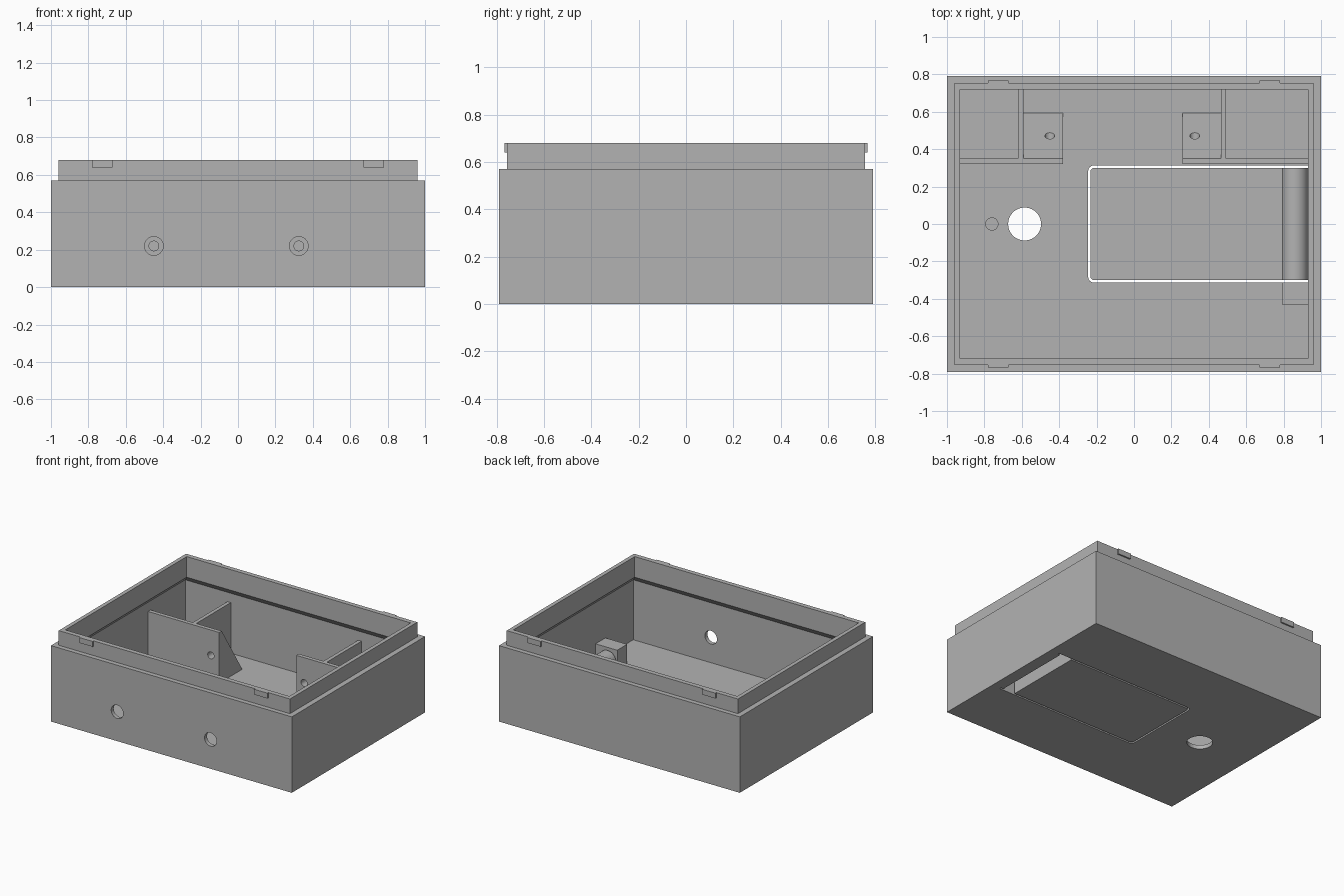
import bpy, bmesh, math

if "Cube" in bpy.data.objects:
    bpy.data.objects.remove(bpy.data.objects["Cube"], do_unlink=True)

grey = bpy.data.materials.new("plain_grey")
grey.use_nodes = True
GREY = (0.45, 0.45, 0.45, 1)
grey.diffuse_color = GREY
grey.node_tree.nodes["Principled BSDF"].inputs["Base Color"].default_value = GREY


def finish(name, bm):
    bmesh.ops.recalc_face_normals(bm, faces=bm.faces)
    mesh = bpy.data.meshes.new(name)
    bm.to_mesh(mesh)
    bm.free()
    mesh.materials.append(grey)
    obj = bpy.data.objects.new(name, mesh)
    bpy.context.collection.objects.link(obj)
    return obj


def prism(name, outline, lo, hi, axis="z"):
    """Extrude a 2D outline along x, y or z."""
    place = {"x": lambda a, b, t: (t, a, b),
             "y": lambda a, b, t: (a, t, b),
             "z": lambda a, b, t: (a, b, t)}[axis]
    bm = bmesh.new()
    ends = [[bm.verts.new(place(a, b, t)) for a, b in outline] for t in (lo, hi)]
    n = len(outline)
    for end in ends:
        bm.faces.new(end)
    for i in range(n):
        j = (i + 1) % n
        bm.faces.new((ends[0][i], ends[0][j], ends[1][j], ends[1][i]))
    return finish(name, bm)


def box(name, x0, x1, y0, y1, z0, z1):
    return prism(name, [(x0, y0), (x1, y0), (x1, y1), (x0, y1)], z0, z1)


def arc(cx, cy, r, start, end, steps):
    return [(cx + r * math.cos(math.radians(start + (end - start) * i / steps)),
             cy + r * math.sin(math.radians(start + (end - start) * i / steps)))
            for i in range(steps + 1)]


def circle(cx, cy, r):
    return arc(cx, cy, r, 0, 360, 40)[:-1]


def activate(obj):
    bpy.ops.object.select_all(action="DESELECT")
    obj.select_set(True)
    bpy.context.view_layer.objects.active = obj


def combine(obj, other, operation="DIFFERENCE"):
    mod = obj.modifiers.new("combine", "BOOLEAN")
    mod.operation, mod.object, mod.solver = operation, other, "EXACT"
    activate(obj)
    bpy.ops.object.modifier_apply(modifier=mod.name)
    bpy.data.objects.remove(other, do_unlink=True)


def smooth(obj):
    activate(obj)
    bpy.ops.object.shade_smooth_by_angle(angle=math.radians(30))


def door_outline(x0, x1, half, r):
    """Rectangle with its two corners at x0 rounded."""
    return ([(x1, -half), (x1, half)] + arc(x0 + r, half - r, r, 90, 180, 6)
            + arc(x0 + r, r - half, r, 180, 270, 6))


FLOOR, SEAM, WALL_TOP = 0.03, 0.48, 0.41
HOLE_Z = 0.22
HOLE_X = (-0.45, 0.325)

# Lower shell with its floor openings and front wall holes
shell = box("lower_shell", -1, 1, -0.79, 0.79, 0, SEAM)
combine(shell, box("cavity", -0.97, 0.97, -0.76, 0.76, FLOOR, 1))
combine(shell, prism("door_opening", door_outline(-0.245, 0.93, 0.313, 0.03), -0.1, 0.1))
combine(shell, prism("floor_hole", circle(-0.585, 0, 0.088), -0.1, 0.1))
for x in HOLE_X:
    combine(shell, prism("wall_hole", circle(x, HOLE_Z, 0.05), -0.9, -0.7, "y"))
smooth(shell)

# Upper rim: rectangular loops bridged around a stepped section
section = [(1, 0.79, SEAM), (1, 0.79, 0.57), (0.96, 0.755, 0.57), (0.96, 0.755, 0.68),
           (0.93, 0.72, 0.68), (0.93, 0.72, 0.525), (0.97, 0.76, SEAM)]
bm = bmesh.new()
loops = [[bm.verts.new((sx * x, sy * y, z)) for sx, sy in ((-1, -1), (1, -1), (1, 1), (-1, 1))]
         for x, y, z in section]
for k, a in enumerate(loops):
    b = loops[(k + 1) % len(loops)]
    for i in range(4):
        j = (i + 1) % 4
        bm.faces.new((a[i], a[j], b[j], b[i]))
finish("upper_rim", bm)

# Snap clips on the front and back of the rim
for side, sy in (("front", -1), ("back", 1)):
    for hand, sx in (("right", -1), ("left", 1)):
        xs = sorted((sx * 0.67, sx * 0.78))
        ys = sorted((sy * 0.75, sy * 0.766))
        box(f"{side}_{hand}_clip", *xs, *ys, 0.64, 0.68)

# Cross walls, partitions and drilled gussets near the back
for hand, wall, part, gusset, hx in (
        ("right", (-0.97, -0.38), (-0.62, -0.592), (-0.592, -0.38), HOLE_X[0]),
        ("left", (0.26, 0.97), (0.465, 0.493), (0.26, 0.465), HOLE_X[1])):
    cross = box(f"{hand}_cross_wall", *wall, 0.32, 0.35, FLOOR, WALL_TOP)
    wedge = prism(f"{hand}_gusset", [(0.35, FLOOR), (0.593, FLOOR), (0.35, WALL_TOP)],
                  *gusset, "x")
    for piece in (cross, wedge):
        combine(piece, prism("screw_hole", circle(hx, HOLE_Z, 0.026), 0.2, 0.7, "y"))
        smooth(piece)
    box(f"{hand}_partition", *part, 0.35, 0.76, FLOOR, WALL_TOP)

# Floor door with its arched spring hinge
prism("door_panel", door_outline(-0.233, 0.81, 0.3, 0.02), 0, FLOOR)
hinge = prism("door_hinge",
              [(0.93, 0)] + arc(0.86, 0.085, 0.07, 0, 180, 24) + [(0.79, 0), (0.81, 0)]
              + arc(0.86, 0.085, 0.05, 180, 0, 24) + [(0.91, 0)], -0.3, 0.3, "y")
smooth(hinge)
box("hinge_block", 0.79, 0.97, -0.43, -0.313, FLOOR, 0.17)

# Small locating stud on the floor
smooth(prism("floor_stud", circle(-0.76, 0, 0.035), FLOOR, 0.05))
